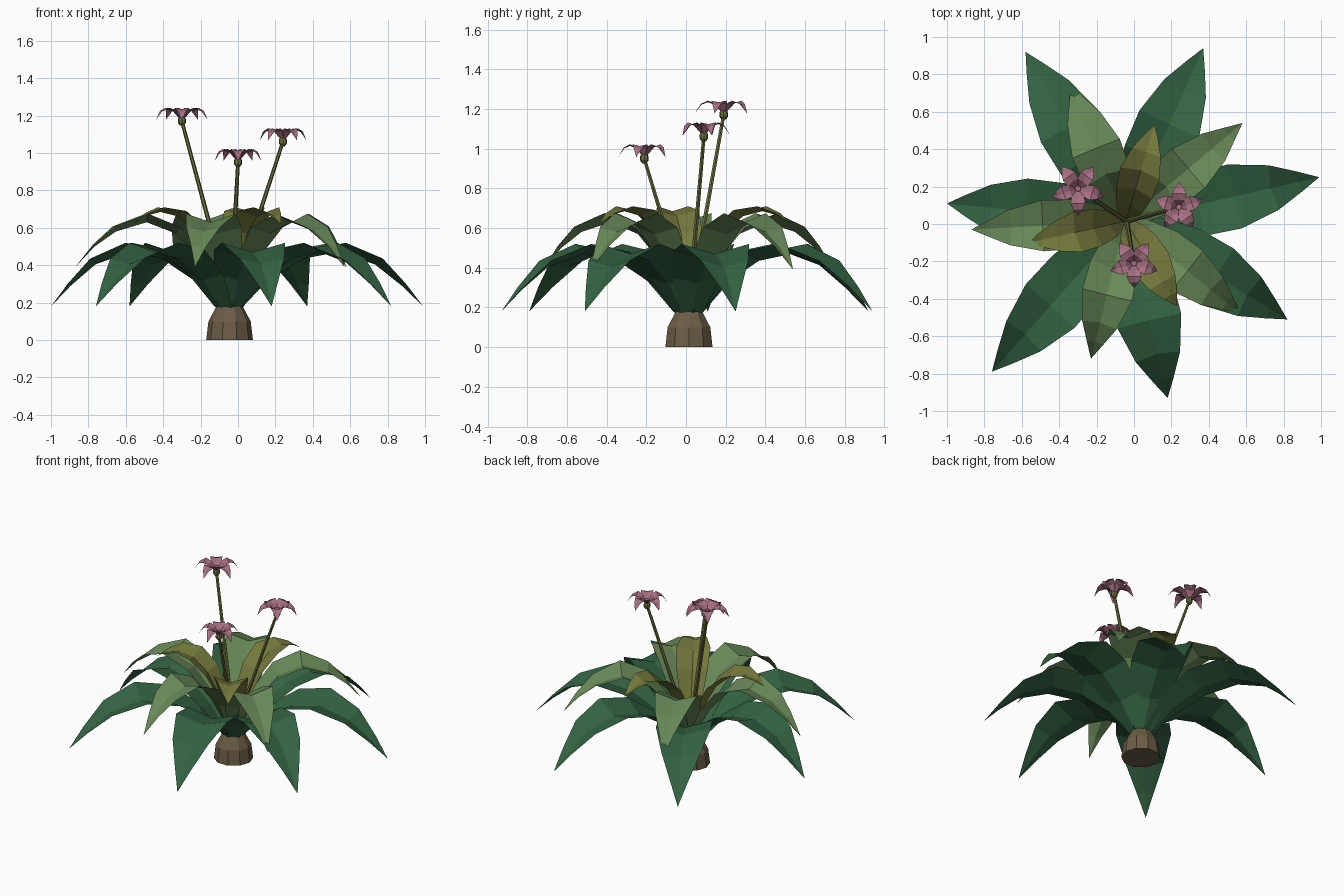
import bpy, bmesh, math
from mathutils import Vector

if "Cube" in bpy.data.objects:
    bpy.data.objects.remove(bpy.data.objects["Cube"])

CX, CY = -0.045, 0.015          # plant axis


def material(name, rgb):
    m = bpy.data.materials.new(name)
    m.diffuse_color = (*rgb, 1)
    m.use_nodes = True
    m.node_tree.nodes["Principled BSDF"].inputs["Base Color"].default_value = m.diffuse_color
    return m


DARK = material("dark_green", (0.033, 0.125, 0.055))
LIGHT = material("light_green", (0.138, 0.250, 0.098))
OLIVE = material("olive", (0.178, 0.190, 0.045))
STEM = material("stem_olive", (0.145, 0.160, 0.045))
PINK = material("dusty_pink", (0.390, 0.160, 0.230))
BROWN = material("bark_brown", (0.150, 0.108, 0.060))


def finish(name, bm, mat, fix_normals=False):
    if fix_normals:
        bmesh.ops.recalc_face_normals(bm, faces=bm.faces)
    me = bpy.data.meshes.new(name)
    bm.to_mesh(me)
    bm.free()
    me.materials.append(mat)
    ob = bpy.data.objects.new(name, me)
    bpy.context.collection.objects.link(ob)
    return ob


def blade(bm, origin, angle, rows, scale=1.0):
    """V-folded blade; rows are (reach, height, half width, edge lift)."""
    out = Vector((math.cos(angle), math.sin(angle), 0))
    side = Vector((-out.y, out.x, 0))
    up = Vector((0, 0, 1))
    prev = None
    for i, (r, z, w, lift) in enumerate(rows):
        a, b = rows[max(i - 1, 0)], rows[min(i + 1, len(rows) - 1)]
        slope = math.atan2(b[1] - a[1], (b[0] - a[0]) * scale)
        normal = up * math.cos(slope) - out * math.sin(slope)
        mid = origin + out * r * scale + up * z
        if w == 0:
            row = [bm.verts.new(mid)]
        else:
            row = [bm.verts.new(p) for p in (mid + side * w + normal * lift, mid,
                                             mid - side * w + normal * lift)]
        if prev and len(row) == 3:
            for k in (0, 1):
                bm.faces.new((prev[k], prev[k + 1], row[k + 1], row[k]))
        elif prev:
            for k in (0, 1):
                bm.faces.new((prev[k], prev[k + 1], row[0]))
        prev = row


def tube(name, rings, sides, mat):
    """Closed faceted tube through (centre, radius) rings."""
    bm = bmesh.new()
    loops = [[bm.verts.new(Vector(c) + Vector((r * math.cos(a), r * math.sin(a), 0)))
              for a in (2 * math.pi * k / sides for k in range(sides))] for c, r in rings]
    for lo, hi in zip(loops, loops[1:]):
        for k in range(sides):
            n = (k + 1) % sides
            bm.faces.new((lo[k], lo[n], hi[n], hi[k]))
    bm.faces.new(loops[0][::-1])
    bm.faces.new(loops[-1])
    return finish(name, bm, mat, True)


# Stubby trunk
tube("trunk", [((CX, CY, z), r) for z, r in
               ((0, 0.125), (0.10, 0.113), (0.18, 0.070), (0.20, 0.05))], 10, BROWN)

# Leaf tiers: profile of one leaf, then the tips to reach
outer = [(0.055, 0.165, 0.06, 0.015), (0.20, 0.32, 0.125, 0.04), (0.38, 0.435, 0.17, 0.05),
         (0.56, 0.47, 0.175, 0.05), (0.75, 0.405, 0.122, 0.035), (0.89, 0.29, 0.055, 0.015),
         (1.0, 0.18, 0, 0)]
middle = [(0.03, 0.20, 0.04, 0.02), (0.14, 0.41, 0.09, 0.03), (0.28, 0.57, 0.13, 0.04),
          (0.43, 0.63, 0.137, 0.045), (0.59, 0.58, 0.095, 0.03), (0.70, 0.50, 0.045, 0.012),
          (0.80, 0.39, 0, 0)]
inner = [(0.02, 0.21, 0.03, 0.015), (0.09, 0.41, 0.07, 0.03), (0.18, 0.57, 0.10, 0.035),
         (0.28, 0.66, 0.11, 0.035), (0.38, 0.685, 0.08, 0.025), (0.46, 0.665, 0.04, 0.01),
         (0.53, 0.62, 0, 0)]
tiers = [
    ("outer_leaf", DARK, outer, [(-0.58, 0.92), (0.37, 0.94), (0.99, 0.25), (0.82, -0.51),
                                 (0.18, -0.93), (-0.76, -0.79), (-1.0, 0.11)]),
    ("middle_leaf", LIGHT, middle, [(-0.34, 0.74), (0.58, 0.54), (0.57, -0.48),
                                    (-0.23, -0.72), (-0.87, -0.03)]),
    ("inner_leaf", OLIVE, inner, [(0.11, 0.53), (-0.56, -0.10), (0.23, -0.44)]),
]
for name, mat, rows, tips in tiers:
    for i, (x, y) in enumerate(tips):
        dx, dy = x - CX, y - CY
        bm = bmesh.new()
        blade(bm, Vector((CX, CY, 0)), math.atan2(dy, dx), rows,
              math.hypot(dx, dy) / rows[-1][0])
        finish(f"{name}_{i + 1}", bm, mat)

# Flowers: stem, calyx, five joined drooping petals, centre
petal = [(0.012, 0.015, 0.009, 0.0), (0.045, 0.052, 0.033, 0.006), (0.080, 0.064, 0.040, 0.008),
         (0.112, 0.052, 0.023, 0.005), (0.146, 0.008, 0, 0)]
flowers = [(-0.30, 0.19, 1.17, -18, 1.0), (0.24, 0.09, 1.06, 17, 0.9), (0.0, -0.21, 0.95, -18, 0.9)]
for i, (x, y, z, turn, size) in enumerate(flowers, 1):
    tube(f"flower_stem_{i}", [((CX + 0.005, CY, 0.2), 0.014), ((x, y, z), 0.010)], 6, STEM)
    tube(f"calyx_{i}", [((x, y, z + h), r) for h, r in
                        ((-0.024, 0.010), (-0.008, 0.022), (0.010, 0.022), (0.028, 0.012))],
         8, STEM)
    bm = bmesh.new()
    for k in range(5):
        blade(bm, Vector((x, y, z)), math.radians(turn + 72 * k), petal, size)
    finish(f"petals_{i}", bm, PINK)
    tube(f"flower_centre_{i}", [((x, y, z + 0.015), 0.012), ((x, y, z + 0.04), 0.016)], 8, PINK)
